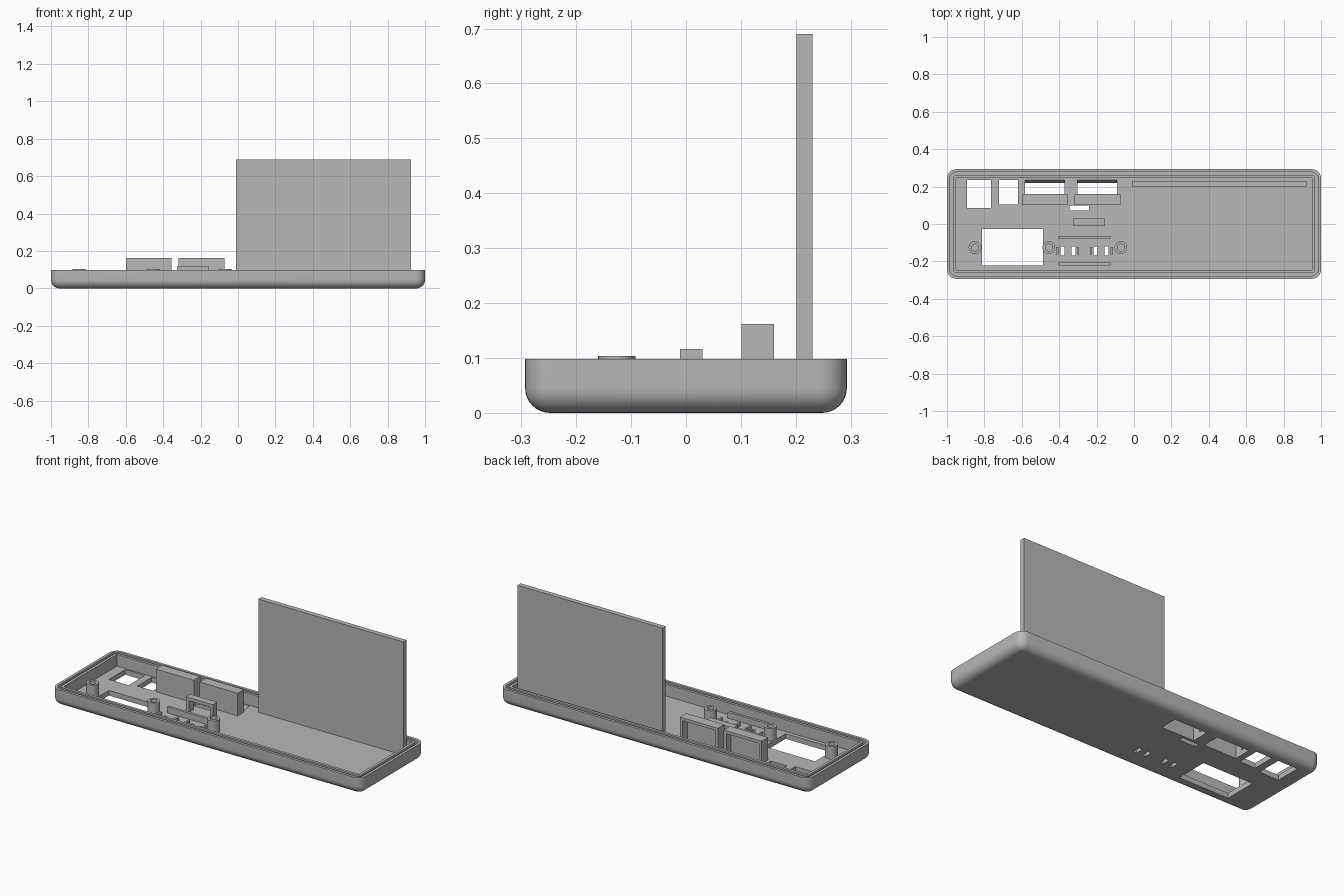
import bpy, bmesh, math
from mathutils import Vector

cube = bpy.data.objects.get("Cube")
if cube:
    bpy.data.objects.remove(cube, do_unlink=True)

grey = bpy.data.materials.new("plain grey")
grey.use_nodes = True
colour = (0.48, 0.48, 0.48, 1)
grey.diffuse_color = colour
grey.node_tree.nodes["Principled BSDF"].inputs["Base Color"].default_value = colour

FLOOR, RIM = 0.03, 0.098


def make(name, bm):
    bmesh.ops.recalc_face_normals(bm, faces=bm.faces)
    mesh = bpy.data.meshes.new(name)
    bm.to_mesh(mesh)
    bm.free()
    mesh.materials.append(grey)
    ob = bpy.data.objects.new(name, mesh)
    bpy.context.collection.objects.link(ob)
    return ob


def add_box(bm, x0, x1, y0, y1, z0, z1):
    verts = bmesh.ops.create_cube(bm, size=1)["verts"]
    for v in verts:
        v.co = Vector(((x0 + x1) / 2 + v.co.x * (x1 - x0),
                       (y0 + y1) / 2 + v.co.y * (y1 - y0),
                       (z0 + z1) / 2 + v.co.z * (z1 - z0)))


def box(name, *bounds):
    bm = bmesh.new()
    add_box(bm, *bounds)
    return make(name, bm)


def add_prism(bm, points, move):
    """Extrude a closed outline along a vector."""
    face = bm.faces.new([bm.verts.new(p) for p in points])
    new = bmesh.ops.extrude_face_region(bm, geom=[face], use_keep_orig=True)["geom"]
    bmesh.ops.translate(bm, vec=move, verts=[g for g in new if isinstance(g, bmesh.types.BMVert)])


def add_arch(bm, x0, x1, y0, y1, top, t):
    outline = [(x0, FLOOR), (x0, top), (x1, top), (x1, FLOOR),
               (x1 - t, FLOOR), (x1 - t, top - t), (x0 + t, top - t), (x0 + t, FLOOR)]
    add_prism(bm, [(x, y0, z) for x, z in outline], (0, y1 - y0, 0))


def loft(bm, rings, closed=False):
    """Skin a list of equal rings, capping both ends unless closed."""
    loops = [[bm.verts.new(p) for p in ring] for ring in rings]
    pairs = list(zip(loops, loops[1:])) + ([(loops[-1], loops[0])] if closed else [])
    for a, b in pairs:
        for i in range(len(a)):
            j = (i + 1) % len(a)
            bm.faces.new((a[i], a[j], b[j], b[i]))
    if not closed:
        bm.faces.new(loops[0][::-1])
        bm.faces.new(loops[-1])


def smooth(ob):
    bpy.ops.object.select_all(action='DESELECT')
    ob.select_set(True)
    bpy.context.view_layer.objects.active = ob
    bpy.ops.object.shade_smooth_by_angle(angle=math.radians(35))


# Tray shell: rounded underside, rim with a groove, sunken floor
def rounded_ring(inset, z, radius=0.05, steps=8):
    r = radius - inset
    pts = []
    for k, (sx, sy) in enumerate([(1, 1), (-1, 1), (-1, -1), (1, -1)]):
        for i in range(steps + 1):
            a = math.pi / 2 * (k + i / steps)
            pts.append((sx * (1 - radius) + r * math.cos(a),
                        sy * (0.293 - radius) + r * math.sin(a), z))
    return pts


R = 0.045
profile = []
for i in range(9):
    a = math.pi / 2 * i / 8
    profile.append((R * (1 - math.sin(a)), R * (1 - math.cos(a))))
profile += [(0, RIM), (0.016, RIM), (0.016, RIM - 0.02), (0.032, RIM - 0.02),
            (0.032, RIM), (0.048, RIM), (0.048, FLOOR)]
bm = bmesh.new()
loft(bm, [rounded_ring(d, z) for d, z in profile])
tray = make("tray", bm)

# Openings through the floor
housings = [(-0.6, -0.355), (-0.318, -0.073)]
VENT_X = -0.265
openings = [(-0.892, -0.765, 0.085, 0.235), (-0.722, -0.62, 0.103, 0.235),
            (-0.345, -0.24, 0.073, 0.1), (-0.813, -0.487, -0.222, -0.028)]
openings += [(x0 + 0.017, x1 - 0.017, 0.115, 0.235) for x0, x1 in housings]
openings += [(VENT_X + d - 0.011, VENT_X + d + 0.011, -0.168, -0.12)
             for d in (-0.117, -0.059, 0.059, 0.117)]
bm = bmesh.new()
for o in openings:
    add_box(bm, *o, -0.05, FLOOR + 0.02)
cutter = make("opening_cutter", bm)
cutter.hide_render = True
cut = tray.modifiers.new("openings", 'BOOLEAN')
cut.operation = 'DIFFERENCE'
cut.solver = 'EXACT'
cut.object = cutter
bpy.context.view_layer.update()
graph = bpy.context.evaluated_depsgraph_get()
tray_mesh = bpy.data.meshes.new_from_object(tray.evaluated_get(graph))
tray.modifiers.clear()
tray.data = tray_mesh
bpy.data.objects.remove(cutter, do_unlink=True)
smooth(tray)

# Upright panel
box("upright_panel", -0.01, 0.925, 0.201, 0.23, FLOOR, 0.69)

# Two housings, open to the back and below, with a sloped sill behind each
for i, (x0, x1) in enumerate(housings, 1):
    bm = bmesh.new()
    add_arch(bm, x0, x1, 0.115, 0.16, 0.162, 0.017)
    add_box(bm, x0, x1, 0.101, 0.115, FLOOR, 0.162)
    make(f"housing_{i}", bm)
    bm = bmesh.new()
    add_prism(bm, [(x0 + 0.017, 0.235, FLOOR), (x0 + 0.017, 0.235, 0), (x0 + 0.017, 0.218, 0)],
              (x1 - x0 - 0.034, 0, 0))
    make(f"sloped_sill_{i}", bm)

# Small bridge
bm = bmesh.new()
add_arch(bm, -0.327, -0.155, -0.011, 0.03, 0.116, 0.018)
make("bridge", bm)

# Hollow screw posts
for i, x in enumerate((-0.85, -0.455, -0.07), 1):
    def circle(r, z):
        return [(x + r * math.cos(math.tau * k / 32), -0.126 + r * math.sin(math.tau * k / 32), z)
                for k in range(32)]
    bm = bmesh.new()
    loft(bm, [circle(0.034, FLOOR), circle(0.034, 0.104), circle(0.019, 0.104), circle(0.019, FLOOR)],
         closed=True)
    smooth(make(f"screw_post_{i}", bm))

# Guide rails and thin ribs around the slots
for name, y in (("back_rail", -0.072), ("front_rail", -0.214)):
    box(name, -0.403, -0.125, y - 0.008, y + 0.008, FLOOR, 0.065)
for i, d in enumerate((-0.146, -0.035, 0.035, 0.146), 1):
    box(f"slot_rib_{i}", VENT_X + d - 0.006, VENT_X + d + 0.006, -0.164, -0.123, FLOOR, 0.05)
